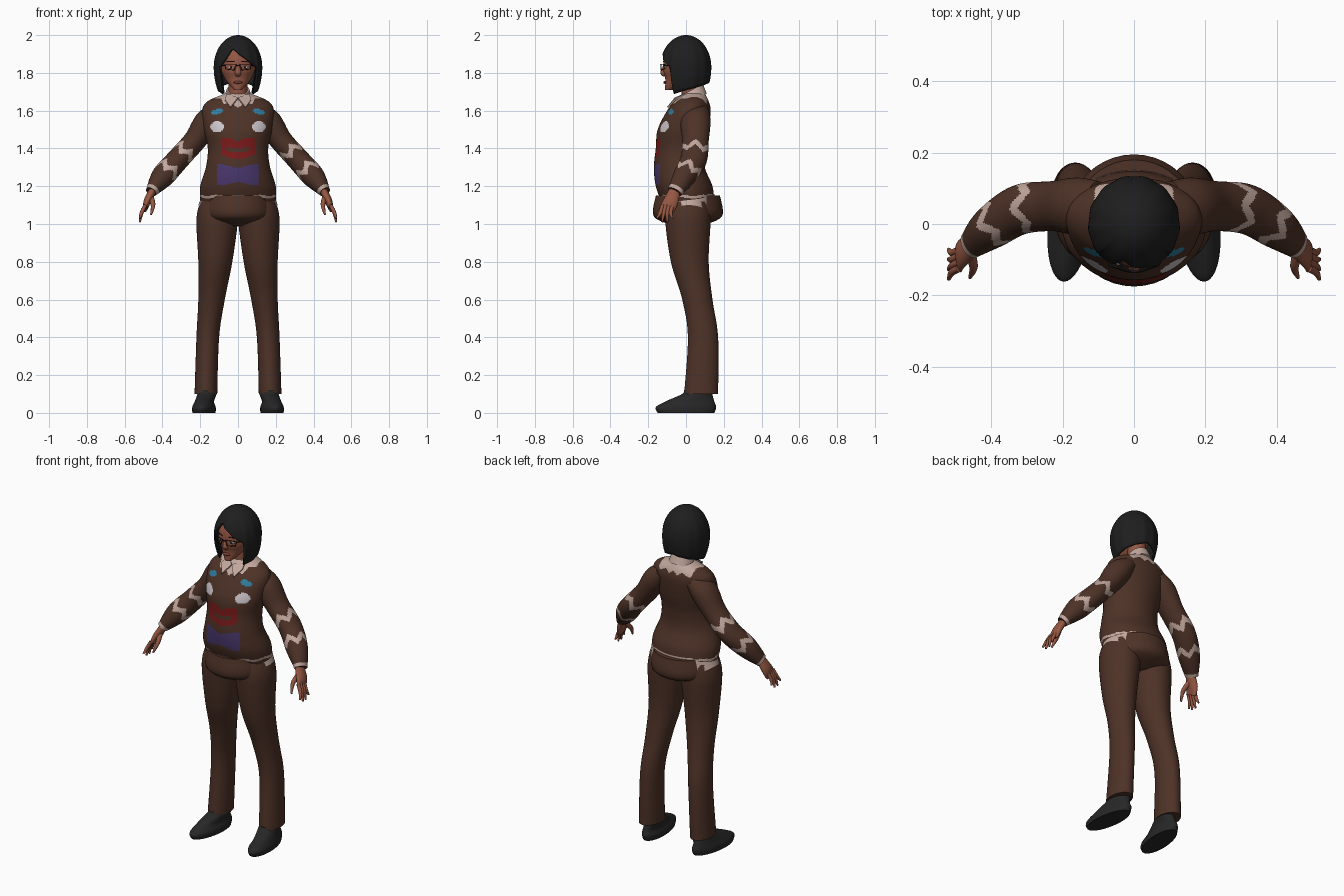
import bpy, bmesh
from math import sin, cos, pi, sqrt, degrees, atan2
from mathutils import Vector

cube = bpy.data.objects.get("Cube")
if cube:
    bpy.data.objects.remove(cube)

COLOURS = {
    "brown": (.075, .032, .02), "skin": (.3, .095, .055),
    "hair_black": (.013, .013, .014), "shoe_black": (.02, .02, .02),
    "cream": (.54, .39, .34), "white": (.62, .57, .6),
    "red": (.2, .01, .01), "blue": (.03, .21, .36),
    "purple": (.07, .04, .16), "lip": (.19, .05, .035),
}
MATS = {}
for label, rgb in COLOURS.items():
    material = MATS[label] = bpy.data.materials.new(label)
    material.use_nodes = True
    material.diffuse_color = (*rgb, 1)
    material.node_tree.nodes["Principled BSDF"].inputs["Base Color"].default_value = (*rgb, 1)


def finish(name, bm, paints):
    """Turn a bmesh into an object with the given material names."""
    mesh = bpy.data.meshes.new(name)
    bmesh.ops.recalc_face_normals(bm, faces=bm.faces)
    bm.to_mesh(mesh)
    bm.free()
    for paint in paints:
        mesh.materials.append(MATS[paint])
    ob = bpy.data.objects.new(name, mesh)
    bpy.context.collection.objects.link(ob)
    return ob


def blend(keys, k):
    """Smooth curve through the key rings."""
    i = min(int(k), len(keys) - 2)
    t = k - i
    near = (keys[max(0, min(len(keys) - 1, i + step))] for step in (-1, 0, 1, 2))
    return [q + t / 2 * (r - p + t * (2 * p - 5 * q + 4 * r - s + t * (3 * (q - r) + s - p)))
            for p, q, r, s in zip(*near)]


def skin(name, keys, paint, sides=40, steps=6, level=True, rule=None, warp=None, caps=True):
    """Skin rings (x, y, z, radius) or (x, y, z, rx, ry), level or square to the path."""
    bm = bmesh.new()
    last = len(keys) - 1
    rings = []
    for i in range(last * steps + 1):
        k = i / steps
        key = blend(keys, k)
        u, v = Vector((1, 0, 0)), Vector((0, 1, 0))
        if not level:
            ahead, behind = blend(keys, min(k + .1, last)), blend(keys, max(k - .1, 0))
            path = (Vector(ahead[:3]) - Vector(behind[:3])).normalized()
            v = (v - path * path.y).normalized()
            u = v.cross(path)
        ring = []
        for j in range(sides):
            angle = 2 * pi * j / sides
            point = Vector(key[:3]) + u * key[3] * cos(angle) + v * key[-1] * sin(angle)
            ring.append(bm.verts.new(warp(point) if warp else point))
        rings.append(ring)
    paints = [paint]
    for i, (low, high) in enumerate(zip(rings, rings[1:])):
        for j in range(sides):
            face = bm.faces.new((low[j - 1], low[j], high[j], high[j - 1]))
            face.smooth = True
            if rule:
                chosen = rule(face.calc_center_median(), i / steps, 2 * pi * j / sides)
                if chosen not in paints:
                    paints.append(chosen)
                face.material_index = paints.index(chosen)
    if caps:
        bm.faces.new(rings[0])
        bm.faces.new(rings[-1])
    return finish(name, bm, paints)


def blob(name, centre, size, paint):
    bpy.ops.mesh.primitive_uv_sphere_add(segments=20, ring_count=12, location=centre)
    ob = bpy.context.object
    ob.name, ob.scale = name, size
    ob.data.materials.append(MATS[paint])
    bpy.ops.object.shade_smooth()


def wire(name, points, closed=False):
    curve = bpy.data.curves.new(name, "CURVE")
    curve.dimensions, curve.bevel_depth, curve.bevel_resolution = "3D", .003, 1
    spline = curve.splines.new("POLY")
    spline.points.add(len(points) - 1)
    for target, point in zip(spline.points, points):
        target.co = (*point, 1)
    spline.use_cyclic_u = closed
    curve.materials.append(MATS["hair_black"])
    bpy.context.collection.objects.link(bpy.data.objects.new(name, curve))


def zigzag(angle, teeth):
    return abs(angle * teeth / pi % 2 - 1) * 2 - 1


# Sweater with icing, bows, buttons and mouth
def sweater_paint(centre, k, angle):
    x, y, z = abs(centre.x), centre.y - .04, centre.z

    def oval(cx, cz, rx, rz):
        return ((x - cx) / rx) ** 2 + ((z - cz) / rz) ** 2 < 1

    zig = zigzag(atan2(y, centre.x) + pi / 2, 10) * .01
    front = y < 0
    hem = abs(z - 1.145 - zig / 2) < .007
    front_yoke = front and z > 1.6 and sqrt(x * x + y * y) < .12 + zig
    back_yoke = not front and z > 1.645 + zig and x < .11
    if hem or front_yoke or back_yoke:
        return "cream"
    if not front:
        return "brown"
    if oval(.12, 1.59, .02, .014) or oval(.1, 1.6, .02, .014):
        return "blue"
    if oval(.11, 1.515, .036, .03):
        return "white"
    curl = 3 * x * x
    if x < .09 and 1.345 + curl < z < 1.435 + min(.02, x / 2):
        smile = abs(z - 1.39 - curl) < .011 and x < .06
        return "brown" if smile else "red"
    if x < .11 and abs(z - 1.26) < .036 + min(.02, x / 4):
        return "purple"
    return "brown"


def row(z, half, front, back):
    return (0, (front + back) / 2, z, half, (back - front) / 2)


skin("sweater", [row(1.12, .2, -.13, .15), row(1.2, .2, -.16, .14), row(1.3, .17, -.17, .1),
                 row(1.4, .16, -.16, .1), row(1.5, .18, -.15, .12), row(1.6, .19, -.1, .13),
                 row(1.65, .16, -.06, .12), row(1.69, .07, -.02, .1)],
     "brown", sides=180, steps=16, rule=sweater_paint)


# Shirt tails below the sweater, and the leaning collar
def hang_tails(point):
    drop = max(0, 1 - (point.x / .21) ** 2)
    if point.y < 0:
        drop *= min(1, .3 + abs(point.x) * 20)
    point.z -= (1.16 - point.z) * drop * .9
    return point


def lean(point):
    point.z += (point.y - .03) / 2
    return point


skin("shirt_tails", [row(1.16, .19, -.13, .15), row(1.1, .21, -.13, .16)], "cream",
     sides=96, warp=hang_tails, caps=False)
skin("collar", [(0, .03, 1.65, .08), (0, .03, 1.71, .06)], "cream", warp=lean)


def sleeve_paint(centre, k, angle):
    cuff = k > 4.7
    bands = any(abs(k - place - zigzag(angle, 5) * .15) < .14 for place in (2.55, 3.65))
    return "cream" if cuff or bands else "brown"


for sign, side in ((1, "left_"), (-1, "right_")):
    def flip(keys):
        return [(sign * key[0], *key[1:]) for key in keys]

    # Collar point
    bm = bmesh.new()
    corners = flip([(0, -.06, 1.67), (.06, -.01, 1.69), (.07, -.06, 1.66), (.04, -.1, 1.62)])
    bm.faces.new([bm.verts.new(corner) for corner in corners])
    flap = finish(side + "collar_point", bm, ["cream"])
    flap.modifiers.new("thickness", "SOLIDIFY").thickness = .008

    # Sleeve
    skin(side + "sleeve", flip([(.1, .05, 1.6, .05, .07), (.16, .05, 1.54, .07, .08),
                                (.23, .05, 1.44, .06, .07), (.32, .04, 1.34, .06, .07),
                                (.4, -.01, 1.25, .06, .06), (.46, -.06, 1.17, .03, .04)]),
         "brown", sides=72, steps=20, level=False, rule=sleeve_paint)

    # Hand
    skin(side + "palm", flip([(.45, -.06, 1.18, .02, .03), (.48, -.08, 1.12, .02, .04),
                              (.49, -.1, 1.08, .01, .04)]), "skin", sides=20, level=False)
    for i, finger in enumerate(("index", "middle", "ring", "little")):
        y = i * .018 - .125
        tip = (.52, y - .03 + i * .01, 1 + abs(i - 1.5) * .02, .005)
        skin(side + finger + "_finger", flip([(.49, y, 1.1, .01), (.51, y - .01, 1.06, .01), tip]),
             "skin", sides=12, level=False)
    skin(side + "thumb", flip([(.46, -.08, 1.14, .015), (.45, -.12, 1.1, .012), (.46, -.15, 1.05, .005)]),
         "skin", sides=12, level=False)

    # Trouser leg
    skin(side + "trouser_leg", flip([(.1, .01, 1.12, .1, .11), (.11, .01, 1.02, .11, .12),
                                     (.12, .02, .8, .09, .1), (.14, .06, .6, .07, .08),
                                     (.16, .09, .4, .06, .08), (.17, .08, .1, .06, .09)]),
         "brown", sides=48, steps=8)

    # Shoe, toes turned slightly out
    def splay(point):
        point.x -= sign * point.y / 10
        return point

    skin(side + "shoe", flip([(.18, 0, 0, .06, .15), (.18, 0, .03, .06, .16), (.18, .02, .06, .05, .13),
                              (.17, .06, .1, .05, .08), (.17, .07, .12, .05, .08)]),
         "shoe_black", warp=splay)

    # Eye, brow and spectacles
    blob(side + "eye", (sign * .037, -.11, 1.83), (.015, .006, .007), "white")
    blob(side + "iris", (sign * .037, -.115, 1.83), (.006, .004, .006), "hair_black")
    wire(side + "brow", flip([(.02, -.12, 1.86), (.06, -.1, 1.86)]))
    rim = [(.01, 1.845), (.07, 1.845), (.065, 1.82), (.02, 1.815)]
    wire(side + "rim", flip([(x, 4 * x * x - .134, z) for x, z in rim]), closed=True)
    wire(side + "temple", flip([(.07, -.114, 1.84), (.095, -.03, 1.84)]))
wire("spectacle_bridge", [(-.01, -.134, 1.84), (.01, -.134, 1.84)])

# Hips joining the legs
skin("hips", [(0, .01, 1.15, .17, .11), (0, .01, 1.04, .18, .11), (0, .01, .99, .07)], "brown")

# Neck, head, nose and lips
skin("neck", [(0, .03, 1.64, .05), (0, .02, 1.8, .05)], "skin")
skin("head", [(0, -.08, 1.71, .02), (0, -.06, 1.73, .04), (0, -.03, 1.77, .07, .09)[:3] + (.07,),
              (0, -.02, 1.82, .09), (0, -.01, 1.9, .09), (0, 0, 1.96, .05)], "skin",
     warp=lambda point: Vector((point.x, point.y * 1.1, point.z)))
skin("nose", [(0, -.11, 1.84, .01), (0, -.12, 1.8, .016), (0, -.11, 1.78, .01)], "skin", sides=20)
blob("lips", (0, -.11, 1.75), (.024, .01, .008), "lip")


# Bobbed hair: a parted fringe in front, the lower edge rising to the nape
def hair_edge(turn):
    if abs(turn) > 50:
        return 1.66 + abs(turn) / 1900
    slope = .003 if turn < -16 else .0015
    return 1.93 - slope * abs(turn + 16)


def hair_fullness(z):
    rise = z - 1.83
    return sqrt(max(0, 1 - (rise / .17) ** 2)) if rise > 0 else 1 - (rise / .3) ** 2


bm = bmesh.new()
crown = bm.verts.new((0, 0, 2))
columns, rows = 144, 32
locks = []
for j in range(columns):
    angle = 2 * pi * j / columns - pi
    lock = []
    for i in range(rows):
        t = (i + 1) / rows
        z = 2 - (2 - hair_edge(degrees(angle))) * t * t
        reach = hair_fullness(z) * (1 + t * cos(13 * angle) / 80)
        lock.append(bm.verts.new((reach * sin(angle) * .128, -reach * cos(angle) * .135, z)))
    locks.append(lock)
for j in range(columns):
    left, right = locks[j - 1], locks[j]
    bm.faces.new((crown, left[0], right[0]))
    for i in range(1, rows):
        bm.faces.new((left[i - 1], left[i], right[i], right[i - 1]))
for face in bm.faces:
    face.smooth = True
hair = finish("hair", bm, ["hair_black"])
hair.modifiers.new("thickness", "SOLIDIFY").thickness = .014
